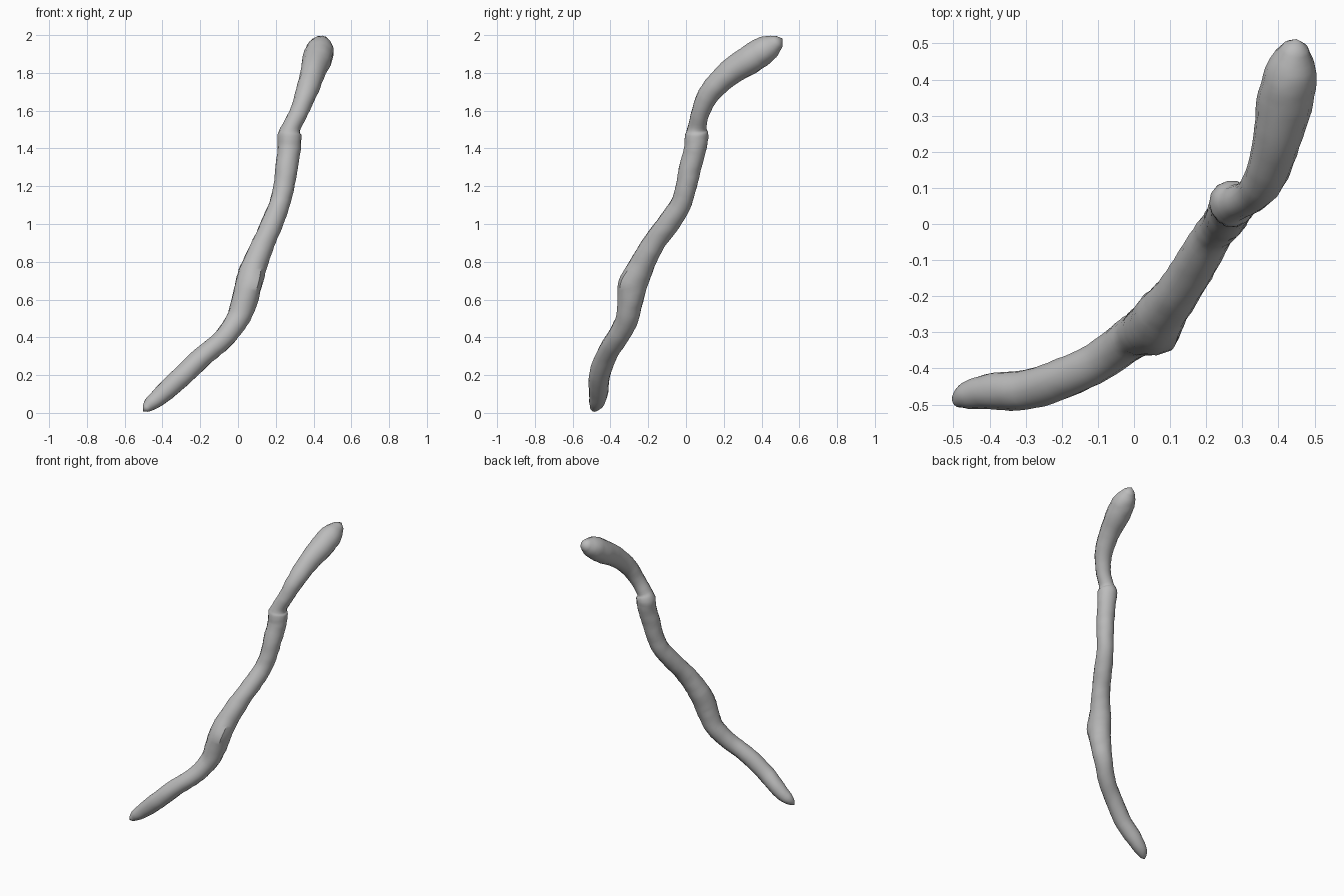
import bpy, bmesh, math
from mathutils import Vector, noise

cube = bpy.data.objects.get("Cube")
if cube:
    bpy.data.objects.remove(cube)

SIDES, STEPS = 14, 5

# Stick path: x, y, z, radius
PATH = [
    (-.49, -.49, .02, .018), (-.46, -.475, .05, .038), (-.40, -.465, .10, .05),
    (-.30, -.46, .19, .056), (-.19, -.425, .295, .056), (-.08, -.37, .39, .056),
    (-.005, -.315, .49, .06), (.035, -.295, .60, .07), (.06, -.27, .70, .072),
    (.095, -.225, .80, .066), (.135, -.17, .90, .06), (.18, -.095, 1.0, .058),
    (.218, -.03, 1.1, .056), (.243, 0, 1.2, .055), (.257, .022, 1.3, .058),
    (.27, .05, 1.4, .062), (.272, .058, 1.47, .062), (.283, .06, 1.515, .048),
    (.325, .08, 1.6, .05), (.362, .13, 1.7, .058), (.395, .23, 1.80, .066),
    (.42, .35, 1.88, .078), (.435, .43, 1.93, .07), (.447, .49, 1.967, .036),
]

bark = bpy.data.materials.new("grey_bark")
bark.use_nodes = True
color = (.5, .5, .5, 1)
bark.diffuse_color = color
bark.node_tree.nodes["Principled BSDF"].inputs["Base Color"].default_value = color


def spline(a, b, c, d, t):
    """Catmull-Rom point between b and c."""
    return .5 * (2 * b + (c - a) * t + (2 * a - 5 * b + 4 * c - d) * t * t
                 + (3 * b - a - 3 * c + d) * t ** 3)


# Smooth the path into closely spaced centres and radii
pts = [Vector(p) for p in PATH]
ctrl = [pts[0]] + pts + [pts[-1]]
fine = [spline(*ctrl[i:i + 4], s / STEPS)
        for i in range(len(pts) - 1) for s in range(STEPS)] + [pts[-1]]
centres = [p.to_3d() for p in fine]

# Sweep uneven rings along the path
bm = bmesh.new()
rings = []
side = Vector((0, 1, 0))
for i, (c, p) in enumerate(zip(centres, fine)):
    tangent = (centres[min(i + 1, len(fine) - 1)] - centres[max(i - 1, 0)]).normalized()
    side = (side - tangent * side.dot(tangent)).normalized()
    up = tangent.cross(side)
    ring = []
    for k in range(SIDES):
        a = math.tau * k / SIDES
        d = side * math.cos(a) + up * math.sin(a)
        at = c + d * p.w
        # Broad lumps plus fine bark roughness
        rough = .07 * noise.noise(at * 9) + .05 * noise.noise(at * 32)
        # Blunt knot on the lower front
        knot = .016 * math.exp(-((c.z - .68) / .06) ** 2) * max(0, d.dot(Vector((.5, -.85, .1)))) ** 4
        ring.append(bm.verts.new(c + d * (p.w * (1 + rough) + knot)))
    rings.append(ring)

for low, high in zip(rings, rings[1:]):
    for k in range(SIDES):
        n = (k + 1) % SIDES
        bm.faces.new((low[k], low[n], high[n], high[k]))

# Pointed foot and blunt rounded head
for ring, tip in ((rings[0], (-.502, -.492, .008)), (rings[-1], (.45, .512, 1.982))):
    v = bm.verts.new(tip)
    for k in range(SIDES):
        bm.faces.new((ring[k], ring[(k + 1) % SIDES], v))
bmesh.ops.recalc_face_normals(bm, faces=bm.faces)

mesh = bpy.data.meshes.new("stick")
bm.to_mesh(mesh)
bm.free()
mesh.materials.append(bark)
stick = bpy.data.objects.new("stick", mesh)
bpy.context.collection.objects.link(stick)
bpy.context.view_layer.objects.active = stick
stick.select_set(True)
bpy.ops.object.shade_smooth_by_angle(angle=math.radians(35))
